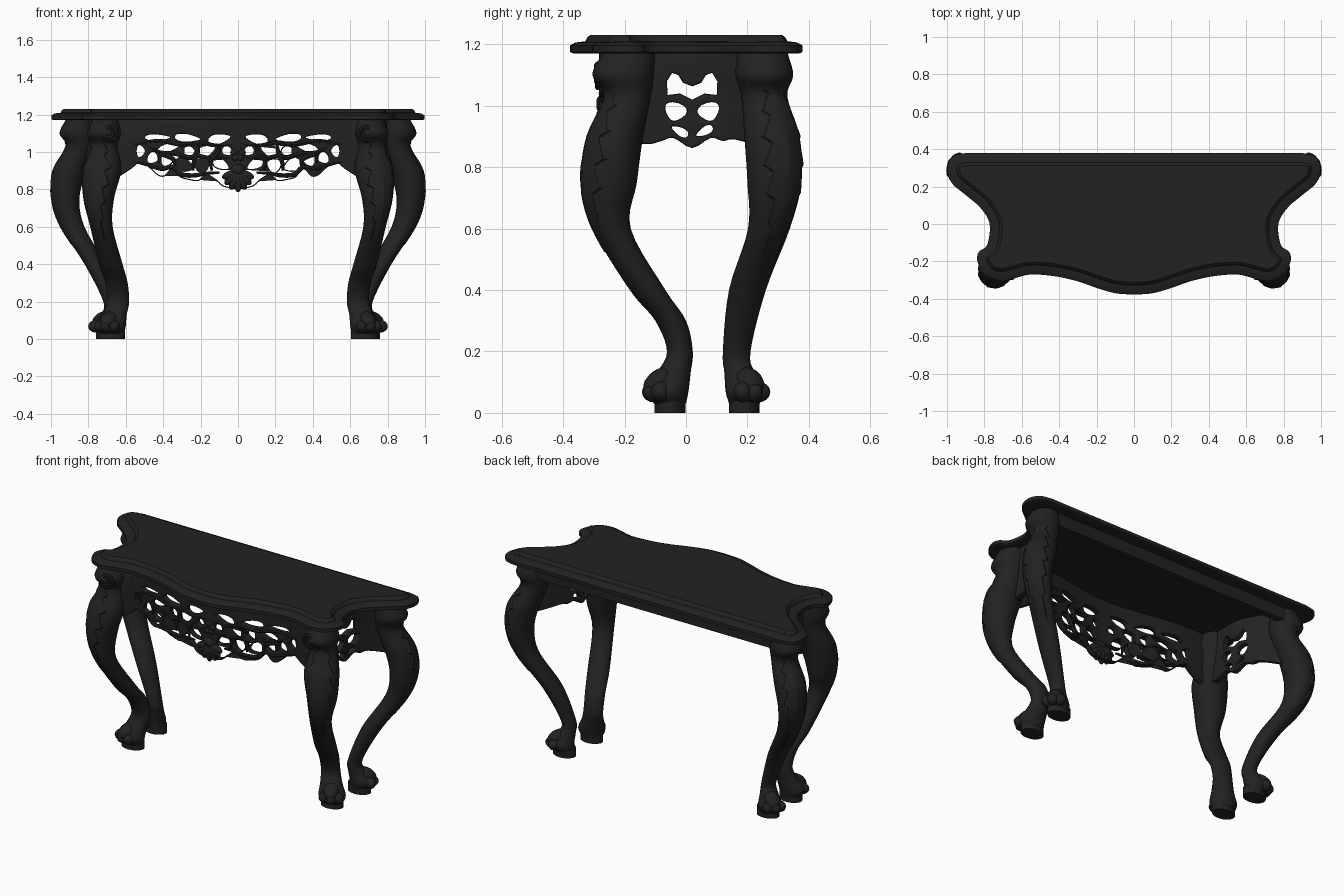
import bpy, bmesh, math
from mathutils import Vector, Matrix

cube = bpy.data.objects.get("Cube")
if cube:
    bpy.data.objects.remove(cube)

black = bpy.data.materials.new("black_lacquer")
black.use_nodes = True
colour = (0.016, 0.016, 0.016, 1)
black.diffuse_color = colour
black.node_tree.nodes["Principled BSDF"].inputs["Base Color"].default_value = colour


def finish(name, bm, mirror=False, angle=40):
    """Turn a bmesh into a shaded, coloured object."""
    bmesh.ops.recalc_face_normals(bm, faces=bm.faces)
    mesh = bpy.data.meshes.new(name)
    bm.to_mesh(mesh)
    bm.free()
    mesh.materials.append(black)
    obj = bpy.data.objects.new(name, mesh)
    bpy.context.collection.objects.link(obj)
    bpy.ops.object.select_all(action='DESELECT')
    obj.select_set(True)
    bpy.context.view_layer.objects.active = obj
    bpy.ops.object.shade_smooth_by_angle(angle=math.radians(angle))
    if mirror:
        obj.modifiers.new("Mirror", 'MIRROR').use_axis[0] = True


def spline(points, steps=6):
    """Smooth path through points of any dimension."""
    pts = [Vector(p) for p in points]
    pts = [2 * pts[0] - pts[1]] + pts + [2 * pts[-1] - pts[-2]]
    out = []
    for a, b, c, d in zip(pts, pts[1:], pts[2:], pts[3:]):
        for i in range(steps):
            t = i / steps
            out.append(b + (c - a) * (t / 2) + (2 * a - 5 * b + 4 * c - d) * (t * t / 2)
                       + (3 * b - a - 3 * c + d) * (t ** 3 / 2))
    return out + [pts[-2]]


def bridge(bm, rings, closed=True, caps=True):
    rows = [[bm.verts.new(p) for p in ring] for ring in rings]
    n = len(rows[0])
    for low, high in zip(rows, rows[1:]):
        for i in range(n if closed else n - 1):
            j = (i + 1) % n
            bm.faces.new((low[i], low[j], high[j], high[i]))
    if caps:
        bm.faces.new(rows[0])
        bm.faces.new(rows[-1])


def ball(bm, centre, size, turn=Matrix()):
    m = Matrix.Translation(centre) @ turn @ Matrix.Diagonal((*size, 1))
    bmesh.ops.create_uvsphere(bm, u_segments=12, v_segments=8, radius=1, matrix=m)


# Table top: serpentine outline with a stepped moulded edge
half = spline([(0, -.378), (.1, -.37), (.2, -.342), (.3, -.307), (.42, -.28), (.55, -.27),
               (.64, -.29), (.72, -.305), (.8, -.27), (.837, -.2), (.83, -.15), (.785, -.11),
               (.772, 0), (.82, .085), (.9, .155), (.975, .22), (.998, .3), (.97, .36), (.9, .38)])
loop = half + [Vector((-p.x, p.y)) for p in reversed(half[1:])]
rings = []
for z, inset in [(1.17, .012), (1.175, 0), (1.196, 0), (1.206, .018), (1.21, .05), (1.222, .056), (1.23, .066)]:
    ring = []
    for i, p in enumerate(loop):
        t = (loop[(i + 1) % len(loop)] - loop[i - 1]).normalized()
        ring.append((p.x - t.y * inset, p.y + t.x * inset, z))
    rings.append(ring)
bm = bmesh.new()
bridge(bm, rings)
finish("table_top", bm, angle=22)

# Cabriole legs: sections of height, centre x, centre y, radius x, radius y
front_sections = [(.03, .675, -.052, .066, .052), (.07, .68, -.06, .08, .068), (.13, .66, -.04, .065, .055),
                  (.2, .642, -.02, .06, .042), (.3, .65, -.05, .06, .05), (.4, .68, -.125, .063, .058),
                  (.6, .73, -.242, .06, .062), (.75, .745, -.25, .082, .09), (.9, .728, -.23, .103, .09),
                  (1.03, .715, -.19, .075, .075), (1.1, .715, -.205, .09, .1), (1.175, .71, -.185, .07, .085)]
back_sections = [(.03, .69, .19, .06, .05), (.07, .705, .192, .07, .063), (.13, .685, .175, .05, .05),
                 (.2, .68, .165, .04, .045), (.4, .765, .2, .055, .06), (.6, .885, .27, .064, .068),
                 (.75, .922, .288, .074, .088), (.9, .9, .28, .088, .09), (1.03, .845, .255, .075, .075),
                 (1.1, .86, .255, .094, .094), (1.175, .845, .25, .075, .08)]


def around(section, angle, grow=1.0):
    z, x, y, rx, ry = section
    return (x + rx * grow * math.cos(angle), y + ry * grow * math.sin(angle), z)


def leg(name, sections, facing):
    path = spline(sections, 5)
    bm = bmesh.new()
    bridge(bm, [[around(s, math.tau * k / 20) for k in range(20)] for s in path])
    finish(name, bm, True, 60)

    # Raised leaf carving with a ragged border and a central rib on the knee
    bm = bmesh.new()
    knee = [s for s in spline(sections, 8) if .5 < s[0] < 1.06]
    rows = []
    for i, s in enumerate(knee):
        t = i / (len(knee) - 1)
        width = (.35 + .8 * math.sin(math.pi * min(t * .8 + .08, 1))) * (1 - .35 * (i % 5) / 4)
        rows.append([around(s, facing + width * k / 4, (1.075, 1.045, 1.05, 1.06, .95)[abs(k)])
                     for k in range(-4, 5)])
    bridge(bm, rows, False, False)
    finish(name + "_leaf_carving", bm, True, 25)

    # Paw foot: a sloping instep, toes and a round pad
    z, x, y, rx, ry = sections[1]
    bm = bmesh.new()
    slope = Matrix.Rotation(facing, 4, 'Z') @ Matrix.Rotation(.6, 4, 'Y')
    ball(bm, (x + .03 * math.cos(facing), y + .03 * math.sin(facing), .105), (.06, .045, .035), slope)
    for spread in (-.7, 0, .7):
        a = facing + spread
        ball(bm, (x + .055 * math.cos(a), y + .045 * math.sin(a), .068), (.042, .032, .034), Matrix.Rotation(a, 4, 'Z'))
    finish(name + "_toes", bm, True)
    bm = bmesh.new()
    x, y = sections[0][1:3]
    bridge(bm, [[around((h, x, y, .07, .05), math.tau * k / 20) for k in range(20)] for h in (0, .05)])
    finish(name + "_pad", bm, True)


leg("front_leg", front_sections, -1.15)
leg("back_leg", back_sections, .55)


# Pierced panels: a filled outline with holes, bent by a placing rule
def drop(u, v, ru, rv, tilt):
    pts = []
    for k in range(16):
        a = math.tau * k / 16
        p = Vector((ru * math.cos(a), rv * math.sin(a) * (1 + .4 * math.cos(a))))
        pts.append((u + p.x * math.cos(tilt) - p.y * math.sin(tilt), v + p.x * math.sin(tilt) + p.y * math.cos(tilt)))
    return pts


def panel(name, outlines, place, mirror):
    curve = bpy.data.curves.new(name, 'CURVE')
    curve.dimensions, curve.fill_mode = '2D', 'BOTH'
    curve.extrude, curve.bevel_depth, curve.offset, curve.bevel_resolution = .012, .006, -.006, 1
    for pts in outlines:
        s = curve.splines.new('POLY')
        s.points.add(len(pts) - 1)
        for point, p in zip(s.points, pts):
            point.co = (p[0], p[1], 0, 1)
        s.use_cyclic_u = True
    helper = bpy.data.objects.new(name + "_helper", curve)
    bpy.context.collection.objects.link(helper)
    mesh = bpy.data.meshes.new_from_object(helper.evaluated_get(bpy.context.evaluated_depsgraph_get()))
    bpy.data.objects.remove(helper)
    bm = bmesh.new()
    bm.from_mesh(mesh)
    bpy.data.meshes.remove(mesh)
    bmesh.ops.remove_doubles(bm, verts=bm.verts, dist=.0002)
    # Slice into narrow strips so the panel bends evenly
    for k in range(-16, 17):
        bmesh.ops.bisect_plane(bm, geom=bm.verts[:] + bm.edges[:] + bm.faces[:], dist=.0001,
                               plane_co=(k * .04 + .003, 0, 0), plane_no=(1, 0, 0))
    for v in bm.verts:
        v.co = place(*v.co)
    finish(name, bm, mirror)


def front_place(u, v, w):
    t = min(abs(u) / .55, 1)
    return Vector((u, -.265 + .065 * t * t * (3 - 2 * t) + w, v))


def side_place(u, v, w):
    return Vector((.7 + 2.2 * max(u, 0) ** 2 + w, u, v))


# Front apron
edge = spline([(0, .8), (.08, .815), (.12, .85), (.17, .875), (.21, .845), (.26, .85), (.31, .865), (.35, .91),
               (.39, .87), (.43, .875), (.48, .92), (.53, .94), (.57, .91), (.64, .865)], 3)
edge += [Vector((.66 * k / 12, 1.175)) for k in range(12, 0, -1)]
outline = edge + [Vector((0, 1.175))] + [Vector((-p.x, p.y)) for p in reversed(edge[1:])]
holes = [drop(*h) for h in [(.1, 1.07, .06, .025, -.2), (.27, 1.075, .068, .02, .1), (.43, 1.078, .068, .015, 0),
                            (.055, 1.005, .03, .022, .5), (.17, 1.005, .05, .027, -.4), (.26, 1.005, .027, .028, 0),
                            (.365, 1.025, .066, .02, -.3), (.09, .935, .045, .025, .5), (.19, .93, .036, .034, -.5),
                            (.29, .93, .046, .032, .4), (.38, .955, .03, .028, 0), (.455, .968, .027, .03, .5),
                            (.52, 1.005, .022, .03, 0)]]
panel("front_apron", [outline] + holes + [[(-u, v) for u, v in h] for h in holes], front_place, False)

# Side aprons, running into both legs
edge = spline([(-.18, .88), (-.12, .875), (-.08, .885), (-.04, .895), (.02, .862), (.08, .895), (.12, .885),
               (.16, .89), (.26, .86)], 3)
outline = edge + [Vector((.26 - .044 * k, 1.175)) for k in range(11)]
heart = [(-.06, 1.035), (-.062, 1.08), (-.045, 1.107), (-.025, 1.1), (-.01, 1.075), (.02, 1.063), (.05, 1.075),
         (.065, 1.1), (.085, 1.107), (.102, 1.08), (.1, 1.035), (.06, 1.04), (.02, 1.02), (-.02, 1.04)]
holes = []
for s in (-1, 1):
    holes += [drop(.02 + s * .055, .98, .03, .034, 1.57 + s * .3), drop(.02 + s * .04, .917, .03, .013, s * .5)]
panel("side_apron", [outline, heart] + holes, side_place, True)


# Carved scrolls laid over the aprons
def tube(bm, path, radius):
    rings = []
    for i, p in enumerate(path):
        t = (path[min(i + 1, len(path) - 1)] - path[max(i - 1, 0)]).normalized()
        side = t.cross(Vector((.1, 1, .05))).normalized()
        up = t.cross(side)
        r = radius * (.45 + .55 * math.sin(math.pi * i / (len(path) - 1)))
        rings.append([p + side * r * math.cos(math.tau * k / 8) + up * r * math.sin(math.tau * k / 8) for k in range(8)])
    bridge(bm, rings)


bm = bmesh.new()
for path in [[(.03, 1.04), (.12, 1.035), (.2, 1.05), (.3, 1.04), (.43, 1.06), (.56, 1.04)],
             [(.04, .97), (.13, .965), (.22, .98), (.26, .97), (.33, .99), (.42, 1.0), (.5, 1.045)],
             [(.1, .89), (.17, .885), (.23, .875), (.3, .88), (.35, .92), (.41, .91), (.48, .93), (.56, .95)],
             [(.14, .9), (.145, .95), (.12, .98), (.1, 1.01), (.11, 1.035)],
             [(.24, .9), (.235, .95), (.215, 1.0), (.21, 1.04)],
             [(.34, .91), (.345, .96), (.41, .985), (.42, .94)]]:
    tube(bm, [front_place(p.x, p.y, -.014) for p in spline(path, 5)], .013)
finish("front_scrolls", bm, True)

# Volutes at the head of the front legs
bm = bmesh.new()
tube(bm, [Vector((.685 + r * math.cos(a), -.288, 1.1 + r * math.sin(a)))
          for r, a in ((.008 + .0011 * k, k * .36) for k in range(36))], .012)
finish("front_volute", bm, True)

# Shell fan and flower at the centre of the front apron
bm = bmesh.new()
for k in range(-3, 4):
    turn = Matrix.Rotation(k * .42, 4, 'Y')
    reach = .06 - .003 * abs(k)
    ball(bm, Vector((0, -.275, .89)) + turn @ Vector((0, 0, -reach * .75)), (.024, .02, reach), turn)
ball(bm, (0, -.278, .905), (.04, .022, .03))
for k in range(5):
    a = math.tau * k / 5 + math.pi / 2
    ball(bm, (.024 * math.cos(a), -.278, .99 + .024 * math.sin(a)), (.019, .014, .019))
finish("centre_shell", bm)

# Back rail under the top
bm = bmesh.new()
bmesh.ops.create_cube(bm, size=1, matrix=Matrix.Translation((0, .3, 1.135)) @ Matrix.Diagonal((1.66, .035, .08, 1)))
finish("back_rail", bm)
